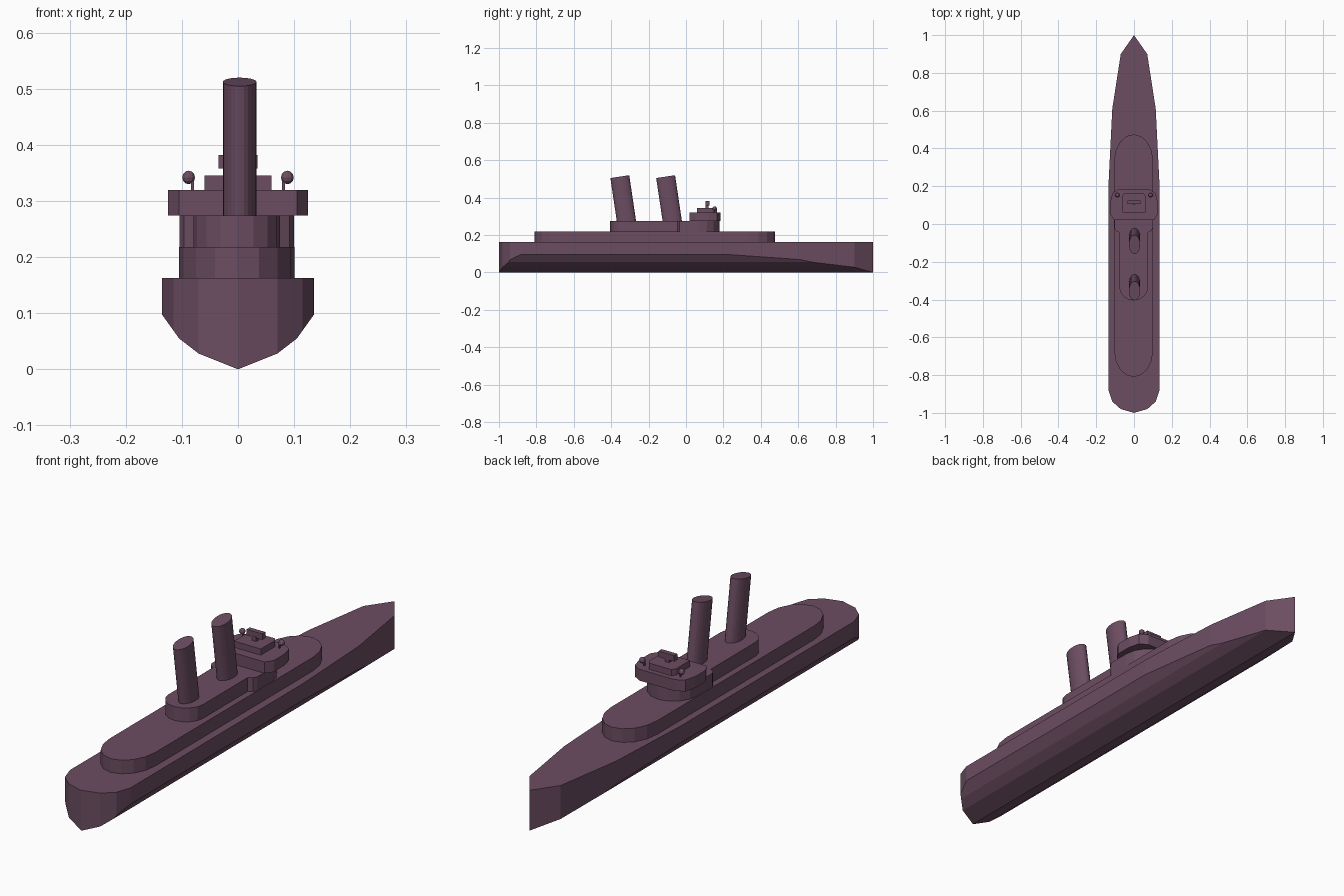
import bpy, bmesh, math
from mathutils import Matrix, Vector

if "Cube" in bpy.data.objects:
    bpy.data.objects.remove(bpy.data.objects["Cube"])

mat = bpy.data.materials.new("dull_plum")
mat.diffuse_color = (0.15, 0.075, 0.122, 1)
mat.use_nodes = True
mat.node_tree.nodes["Principled BSDF"].inputs["Base Color"].default_value = mat.diffuse_color


def finish(bm, name):
    bmesh.ops.recalc_face_normals(bm, faces=bm.faces)
    me = bpy.data.meshes.new(name)
    bm.to_mesh(me)
    bm.free()
    me.materials.append(mat)
    ob = bpy.data.objects.new(name, me)
    bpy.context.collection.objects.link(ob)
    return ob


def prism(half, z0, z1, cx=0.0):
    """Extrude a plan given by its right half, listed bow to stern."""
    pts = half + [(-x, y) for x, y in reversed(half) if x > 0]
    bm = bmesh.new()
    face = bm.faces.new([bm.verts.new((x + cx, y, z0)) for x, y in pts])
    ext = bmesh.ops.extrude_face_region(bm, geom=[face])
    bmesh.ops.translate(bm, vec=(0, 0, z1 - z0),
                        verts=[v for v in ext["geom"] if isinstance(v, bmesh.types.BMVert)])
    return bm


def arc(rx, ry, y0, sign, n=4):
    """Quarter ellipse, from the centreline (x=0) out to the side."""
    return [(rx * math.sin(i * math.pi / 2 / n), y0 + sign * ry * math.cos(i * math.pi / 2 / n))
            for i in range(n + 1)]


def box(name, size, loc):
    bm = bmesh.new()
    bmesh.ops.create_cube(bm, size=1, matrix=Matrix.Translation(loc) @ Matrix.Diagonal((*size, 1)))
    return finish(bm, name)


# Hull: plan outline extruded, then the bottom planed to a faceted V section
bm = prism([(0, 1), (0.07, 0.9), (0.115, 0.61), (0.134, 0.23), (0.135, -0.88),
            (0.115, -0.94), (0.07, -0.98), (0, -1)], 0, 0.163)
section = [(0, 0), (0.07, 0.028), (0.105, 0.055), (0.135, 0.097)]
for (xa, za), (xb, zb) in zip(section, section[1:]):
    for s in (1, -1):
        bmesh.ops.bisect_plane(bm, geom=bm.verts[:] + bm.edges[:] + bm.faces[:], dist=1e-6,
                               plane_co=(s * xa, 0, za), plane_no=(s * (zb - za), 0, xa - xb),
                               clear_outer=True)
        rim = [e for e in bm.edges if e.is_boundary]
        if rim:
            bmesh.ops.contextual_create(bm, geom=rim)
finish(bm, "hull")

# Long lower deckhouse with rounded ends
stern = arc(0.103, 0.14, -0.67, -1)[::-1]
finish(prism(arc(0.103, 0.14, 0.335, 1) + stern, 0.163, 0.218, -0.002), "lower_deckhouse")

# Upper deckhouse: wide and round under the bridge, narrow around the funnels
upper = arc(0.102, 0.11, 0.07, 1) + [(0.102, -0.02), (0.094, -0.036), (0.077, -0.045)]
upper += arc(0.077, 0.075, -0.33, -1)[::-1]
finish(prism(upper, 0.218, 0.274, -0.002), "upper_deckhouse")

# Bridge and the small house on top
finish(prism([(0.08, 0.185), (0.113, 0.165), (0.125, 0.12), (0.125, 0.05), (0.105, 0.02)],
             0.274, 0.32), "bridge")
finish(prism([(0.05, 0.165), (0.06, 0.15), (0.06, 0.06)], 0.32, 0.345), "bridge_house")

# Rangefinder on a short post
box("rangefinder_post", (0.018, 0.018, 0.02), (0, 0.112, 0.353))
box("rangefinder", (0.07, 0.02, 0.024), (0, 0.115, 0.37))

# Raked oval funnels
for y, name in ((-0.317, "aft_funnel"), (-0.072, "forward_funnel")):
    bm = bmesh.new()
    m = (Matrix.Translation((0.003, y, 0.265)) @ Matrix.Rotation(math.radians(8.5), 4, 'X')
         @ Matrix.Diagonal((0.03, 0.051, 0.25, 1)) @ Matrix.Translation((0, 0, 0.5)))
    bmesh.ops.create_cone(bm, cap_ends=True, segments=24, radius1=1, radius2=1, depth=1, matrix=m)
    finish(bm, name)

# Searchlights on the bridge wings
for s, side in ((-1, "left"), (1, "right")):
    box(side + "_searchlight_post", (0.005, 0.006, 0.02), (s * 0.081, 0.15, 0.328))
    bm = bmesh.new()
    bmesh.ops.create_uvsphere(bm, u_segments=10, v_segments=6, radius=0.012,
                              matrix=Matrix.Translation((s * 0.088, 0.153, 0.342)))
    finish(bm, side + "_searchlight")
